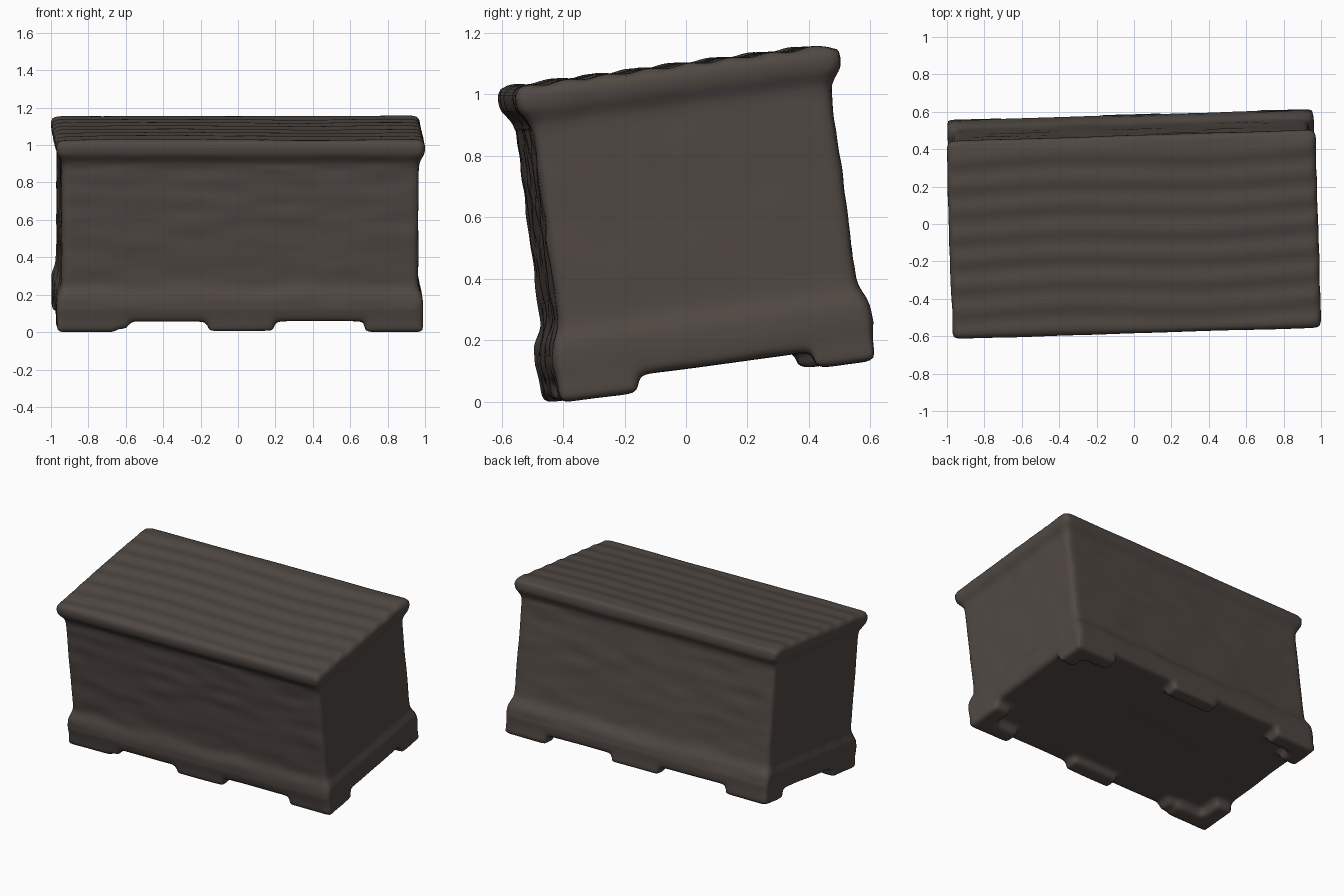
import bpy, bmesh, math
from mathutils import Matrix, Vector, noise

old = bpy.data.objects.get("Cube")
if old:
    bpy.data.objects.remove(old, do_unlink=True)

wood = bpy.data.materials.new("dark brown wood")
wood.use_nodes = True
colour = (0.080, 0.065, 0.056, 1)
wood.diffuse_color = colour
wood.node_tree.nodes["Principled BSDF"].inputs["Base Color"].default_value = colour
wood.node_tree.nodes["Principled BSDF"].inputs["Roughness"].default_value = 0.9

HALF_X, HALF_Y = 0.955, 0.492   # wall half sizes
RADIUS = 0.03

bm = bmesh.new()


def ring(z, out):
    """Rounded rectangle of vertices at height z, pushed out from the walls."""
    verts = []
    for sx, sy, start in ((1, 1, 0), (-1, 1, 90), (-1, -1, 180), (1, -1, 270)):
        cx = sx * (HALF_X + out * 0.75 - RADIUS)
        cy = sy * (HALF_Y + out - RADIUS)
        for i in range(5):
            a = math.radians(start + i * 22.5)
            verts.append(bm.verts.new((cx + RADIUS * math.cos(a), cy + RADIUS * math.sin(a), z)))
    return verts


def box(x0, x1, y0, y1, z0, z1):
    size = Vector((x1 - x0, y1 - y0, z1 - z0))
    mid = Vector((x1 + x0, y1 + y0, z1 + z0)) / 2
    bmesh.ops.create_cube(bm, size=1, matrix=Matrix.Translation(mid) @ Matrix.Diagonal(size).to_4x4())


# Chest shell: plinth, walls and lid lip as one moulded profile
profile = [(-0.47, 0.015), (-0.45, 0.03), (-0.40, 0.036), (-0.34, 0.032), (-0.315, 0.02),
           (-0.285, 0.004), (-0.25, 0), (0.36, 0), (0.39, 0.006), (0.415, 0.024),
           (0.435, 0.04), (0.48, 0.044), (0.50, 0.034), (0.51, 0.015)]
rings = [ring(z, out) for z, out in profile]
for low, high in zip(rings, rings[1:]):
    for i in range(len(low)):
        j = (i + 1) % len(low)
        bm.faces.new((low[i], low[j], high[j], high[i]))
bm.faces.new(rings[0][::-1])
bm.faces.new(rings[-1])

# Feet: L-shaped corner blocks, and a middle block front and back
X, Y, FOOT, TOP = HALF_X + 0.022, HALF_Y + 0.028, -0.527, -0.40
for sx in (-1, 1):
    for sy, reach in ((-1, 0.26), (1, 0.32)):
        box(*sorted((sx * 0.67, sx * X)), *sorted((sy * (Y - 0.11), sy * Y)), FOOT, TOP)
        box(*sorted((sx * (X - 0.12), sx * X)), *sorted((sy * reach, sy * Y)), FOOT, TOP)
for sy in (-1, 1):
    box(-0.17, 0.18, *sorted((sy * (Y - 0.1), sy * Y)), FOOT + 0.008, TOP)
box(-0.71, -0.60, -Y, -Y + 0.1, FOOT + 0.018, TOP)

mesh = bpy.data.meshes.new("wooden_chest")
bm.to_mesh(mesh)
bm.free()
chest = bpy.data.objects.new("wooden_chest", mesh)
bpy.context.collection.objects.link(chest)

# Fuse the parts and soften the edges
fuse = chest.modifiers.new("fuse", 'REMESH')
fuse.mode = 'VOXEL'
fuse.voxel_size = 0.016
soften = chest.modifiers.new("soften", 'SMOOTH')
soften.factor = 0.5
soften.iterations = 7
bpy.context.view_layer.update()
solid = bpy.data.meshes.new_from_object(chest.evaluated_get(bpy.context.evaluated_depsgraph_get()))
chest.modifiers.clear()
chest.data = solid

# Worn timber surface: rolling planks on the lid, faint grain on the walls
normals = [v.normal.copy() for v in solid.vertices]
for v, n in zip(solid.vertices, normals):
    x, y, z = v.co
    lump = 0.004 * noise.noise(Vector((x * 3, y * 5, z * 5)))
    if n.z > 0.8:
        lump += 0.004 * math.sin(2 * math.pi * y / 0.135 + 0.6 * math.sin(4 * x))
    elif abs(n.y) > 0.8 and abs(z) < 0.36:
        lump += 0.006 * noise.noise(Vector((x * 4, y, z * 13)))
    elif abs(n.x) > 0.8:
        lump += 0.003 * noise.noise(Vector((x, y * 9, z * 6)))
    v.co += n * lump

# Lean the chest forward with a slight turn, then stand it on the ground
solid.transform(Matrix.Rotation(math.radians(1.75), 4, 'Z') @ Matrix.Rotation(math.radians(7.6), 4, 'X'))
spans = [[v.co[i] for v in solid.vertices] for i in range(3)]
mid_x, mid_y = [(min(s) + max(s)) / 2 for s in spans[:2]]
solid.transform(Matrix.Translation((-mid_x, -mid_y, -min(spans[2]))))

solid.materials.clear()
solid.materials.append(wood)
for p in solid.polygons:
    p.use_smooth = True
    p.material_index = 0
